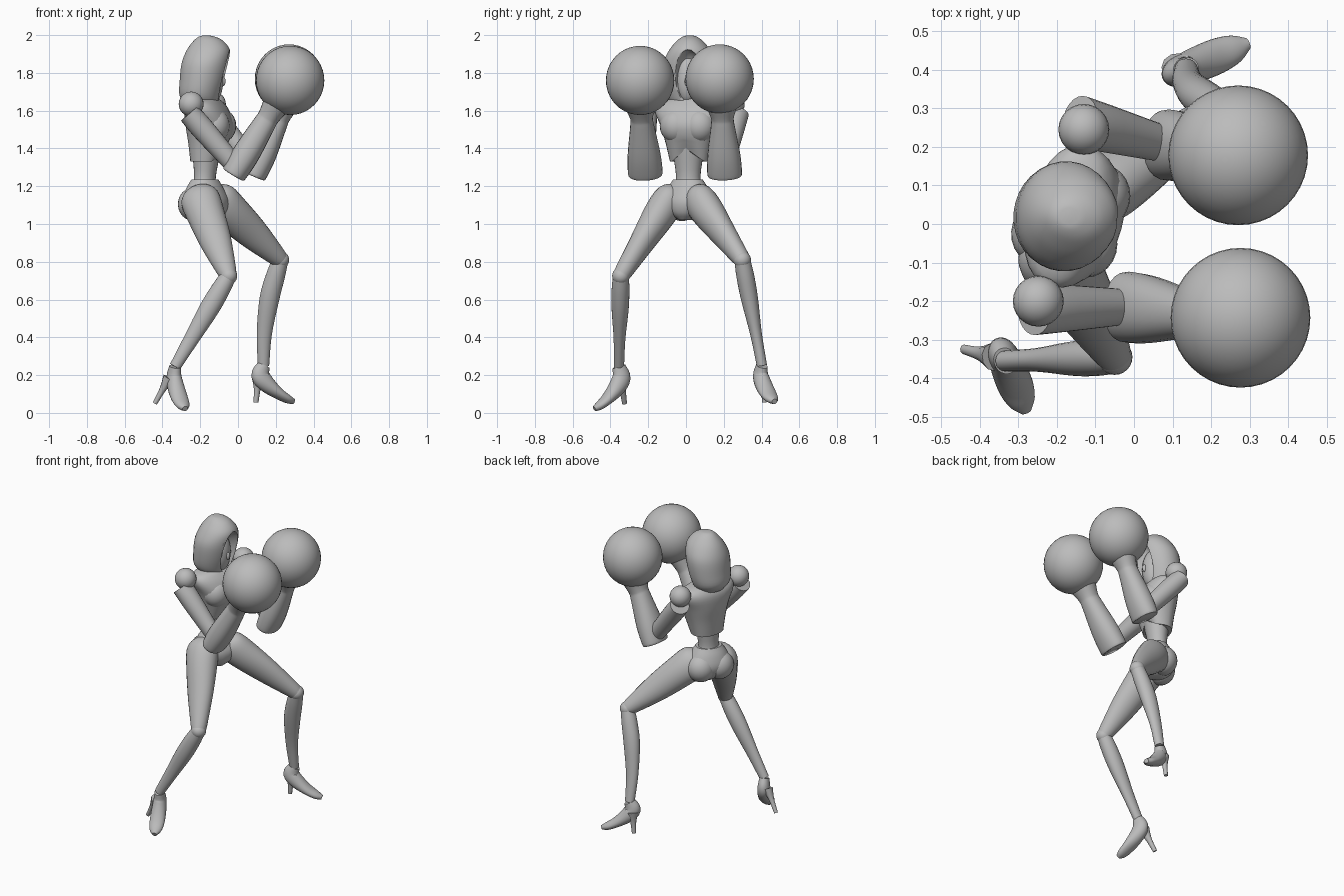
import bpy, bmesh, math
from mathutils import Vector

cube = bpy.data.objects.get("Cube")
if cube:
    bpy.data.objects.remove(cube)

GREY = (0.5, 0.5, 0.5, 1)
mat = bpy.data.materials.new("plain grey")
mat.use_nodes = True
mat.diffuse_color = GREY
mat.node_tree.nodes["Principled BSDF"].inputs["Base Color"].default_value = GREY
UP = Vector((0, 0, 1))
LEFT = Vector((0, 1, 0))


def finish(name, bm, angle=40):
    """Turn a bmesh into a smooth shaded grey object."""
    bmesh.ops.recalc_face_normals(bm, faces=bm.faces)
    mesh = bpy.data.meshes.new(name)
    bm.to_mesh(mesh)
    bm.free()
    mesh.materials.append(mat)
    ob = bpy.data.objects.new(name, mesh)
    bpy.context.collection.objects.link(ob)
    bpy.ops.object.select_all(action='DESELECT')
    ob.select_set(True)
    bpy.context.view_layer.objects.active = ob
    bpy.ops.object.shade_smooth_by_angle(angle=math.radians(angle))
    return ob


def heading(degrees):
    """Forward and left directions of a part turned about z."""
    a = math.radians(degrees)
    forward = Vector((math.cos(a), math.sin(a), 0))
    return forward, UP.cross(forward)


def smooth_rows(rows, steps=4):
    """Catmull-Rom interpolation of the loft rows."""
    rows = [Vector(r) for r in rows]
    padded = [rows[0] * 2 - rows[1]] + rows + [rows[-1] * 2 - rows[-2]]
    out = []
    for p, q, r, s in zip(padded, padded[1:], padded[2:], padded[3:]):
        for k in range(steps):
            t = k / steps
            out.append(q + ((r - p) * t + (p * 2 - q * 5 + r * 4 - s) * t ** 2
                            + (q * 3 - p - r * 3 + s) * t ** 3) / 2)
    return out + [rows[-1]]


def loft(name, rows, side, segs=24, power=1.0, shape=None, axis=None):
    """Skin ellipses (x, y, z, half width along side, half depth) along a path."""
    bm = bmesh.new()
    rows = smooth_rows(rows)
    points = [Vector(r[:3]) for r in rows]
    rings = []
    for i, row in enumerate(rows):
        along = axis or (points[min(i + 1, len(points) - 1)] - points[max(i - 1, 0)]).normalized()
        u = (side - along * side.dot(along)).normalized()
        v = along.cross(u)
        ring = []
        for s in range(segs):
            a = math.tau * s / segs
            c, d = (math.copysign(abs(w) ** power, w) for w in (math.cos(a), math.sin(a)))
            co = points[i] + u * c * row[3] + v * d * row[4]
            ring.append(bm.verts.new(shape(co, i) if shape else co))
        rings.append(ring)
    for low, high in zip(rings, rings[1:]):
        for s in range(segs):
            bm.faces.new((low[s], low[s - 1], high[s - 1], high[s]))
    bm.faces.new(rings[0])
    bm.faces.new(rings[-1])
    return finish(name, bm)


def stack(name, y, rows, side, **options):
    """Level rings from rows of x, z, half width and half depth."""
    return loft(name, [(x, y, z, a, b) for x, z, a, b in rows], side, axis=UP, **options)


def limb(name, start, end, profile, side=LEFT, bow=0, **options):
    """Loft from start to end with rows of fraction, half width and half depth."""
    start, end = Vector(start), Vector(end)
    rows = []
    for t, a, b in profile:
        p = start.lerp(end, t)
        p.x += bow * math.sin(math.pi * t)
        rows.append((*p, a, b))
    return loft(name, rows, side, **options)


def ball(name, centre, size, yaw=0, segs=24):
    """Ellipsoid with half sizes along forward, left and up."""
    forward, side = heading(yaw)
    bm = bmesh.new()
    bmesh.ops.create_uvsphere(bm, u_segments=segs, v_segments=segs // 2, radius=1)
    for v in bm.verts:
        x, y, z = (c * s for c, s in zip(v.co, size))
        v.co = Vector(centre) + forward * x + side * y + UP * z
    return finish(name, bm, 60)


# Hood with a hollow for the face
side = heading(-5)[1]
hood = stack("hood", .02, [(-.19, 1.63, .09, .085), (-.2, 1.68, .125, .11), (-.187, 1.76, .14, .122),
                           (-.172, 1.85, .14, .127), (-.157, 1.92, .11, .115), (-.157, 1.97, .068, .078),
                           (-.165, 1.993, .035, .04), (-.168, 1.998, .01, .01)], side, segs=32)
cutter = ball("face_cutter", (-.03, .01, 1.76), (.115, .078, .165), -5)
cutter.hide_render = True
cut = hood.modifiers.new("face opening", 'BOOLEAN')
cut.object = cutter
bpy.context.view_layer.objects.active = hood
bpy.ops.object.modifier_apply(modifier=cut.name)
bpy.data.objects.remove(cutter)
ball("face", (-.135, .01, 1.765), (.058, .066, .125), -5)
ball("nose", (-.078, .005, 1.755), (.012, .012, .025), -5)

# Neck, cropped jacket with a pointed hem, and waist
forward, side = heading(-15)
chest = Vector((-.15, .02, 1.52))


def hem(co, i):
    """Raise the lower rows of the jacket at the middle of the front."""
    offset = co - chest
    if i < 5 and offset.dot(forward) > 0:
        co.z += max(0, .07 - abs(offset.dot(side)) * .8) * (1 - i / 5)
    return co


stack("neck", .02, [(-.165, 1.54, .06, .055), (-.16, 1.62, .045, .045), (-.155, 1.7, .045, .045)], side)
stack("jacket", .02, [(-.17, 1.33, .105, .078), (-.157, 1.43, .128, .102), (-.15, 1.52, .155, .122),
                      (-.165, 1.6, .187, .108), (-.17, 1.645, .165, .08), (-.165, 1.67, .06, .05)],
      side, segs=28, power=.85, shape=hem)
stack("waist", .012, [(-.18, 1.18, .085, .07), (-.175, 1.25, .065, .057), (-.165, 1.42, .09, .08)], side)
for tag, sign in (("left", 1), ("right", -1)):
    ball(tag + "_chest_panel", chest + forward * .045 + side * sign * .065, (.08, .085, .09), -15)

# Pelvis and seat
forward, side = heading(-33)
stack("pelvis", .01, [(-.16, 1.02, .035, .06), (-.165, 1.06, .1, .098), (-.17, 1.12, .145, .112),
                      (-.175, 1.185, .115, .092), (-.175, 1.235, .082, .066)], side, power=.95)
for tag, sign in (("left", 1), ("right", -1)):
    ball(tag + "_seat", Vector((-.17, .01, 1.105)) - forward * .035 + side * sign * .06, (.085, .09, .09), -33)

# Thickness of each limb, shared by both sides
UPPER_ARM = [(0, .068, .058), (.3, .062, .061), (1, .046, .05)]
GAUNTLET = [(-.02, .083, .06), (.02, .092, .067), (.3, .086, .072), (.72, .062, .06), (.83, .062, .058), (1, .085, .072)]
THIGH = [(-.15, .03, .04), (-.1, .062, .078), (0, .084, .104), (.2, .086, .1), (.55, .067, .084),
         (.9, .05, .055), (1, .044, .044)]
SHIN = [(0, .042, .042), (.15, .047, .05), (.37, .045, .052), (.7, .031, .04), (1, .027, .03)]
HEEL = [(0, .032, .038), (.45, .017, .019), (1, .012, .013)]
# Shoe rows: fraction forward, fraction down, half width, half depth
SHOE = [(0, 0, .03, .036), (-.1, .27, .039, .05), (.13, .53, .045, .044),
        (.5, .78, .046, .03), (.8, .93, .036, .023), (1, 1, .015, .014)]


def arm(tag, shoulder, elbow, wrist, fist):
    """Ball shoulder, upper arm, flared gauntlet and round glove."""
    shoulder = Vector(shoulder)
    ball(tag + "_shoulder", shoulder, (.066, .066, .066))
    limb(tag + "_upper_arm", shoulder + Vector((-.01, math.copysign(.02, shoulder.y), -.05)),
         Vector(elbow) + UP * .045, UPPER_ARM)
    limb(tag + "_gauntlet", elbow, wrist, GAUNTLET, power=.9)
    ball(tag + "_glove", fist, (.181, .181, .183), segs=40)


def leg(tag, hip, knee, ankle, toe, heel_top, heel_tip, bow):
    """Thigh, ball knee, shin and heeled shoe."""
    ankle, toe = Vector(ankle), Vector(toe)
    limb(tag + "_thigh", hip, knee, THIGH)
    ball(tag + "_knee", knee, (.046, .046, .046))
    limb(tag + "_shin", knee, ankle, SHIN, bow=bow)
    step = toe - ankle
    rows = [(ankle.x + step.x * f, ankle.y + step.y * f, ankle.z + step.z * d, a, b) for f, d, a, b in SHOE]
    across = UP.cross(step).normalized()
    loft(tag + "_shoe", rows, across)
    limb(tag + "_heel", heel_top, heel_tip, HEEL, across, segs=10)


arm("right", (-.248, -.2, 1.635), (-.02, -.215, 1.268), (.2, -.24, 1.63), (.276, -.243, 1.76))
arm("left", (-.13, .245, 1.635), (.085, .205, 1.262), (.245, .19, 1.63), (.27, .178, 1.768))
leg("right", (-.2, -.09, 1.13), (-.05, -.345, .725), (-.333, -.355, .245), (-.28, -.485, .022),
    (-.365, -.345, .185), (-.44, -.325, .05), 0)
leg("left", (-.1, .075, 1.12), (.225, .298, .81), (.135, .402, .25), (.295, .468, .06),
    (.108, .41, .19), (.095, .415, .055), -.028)
